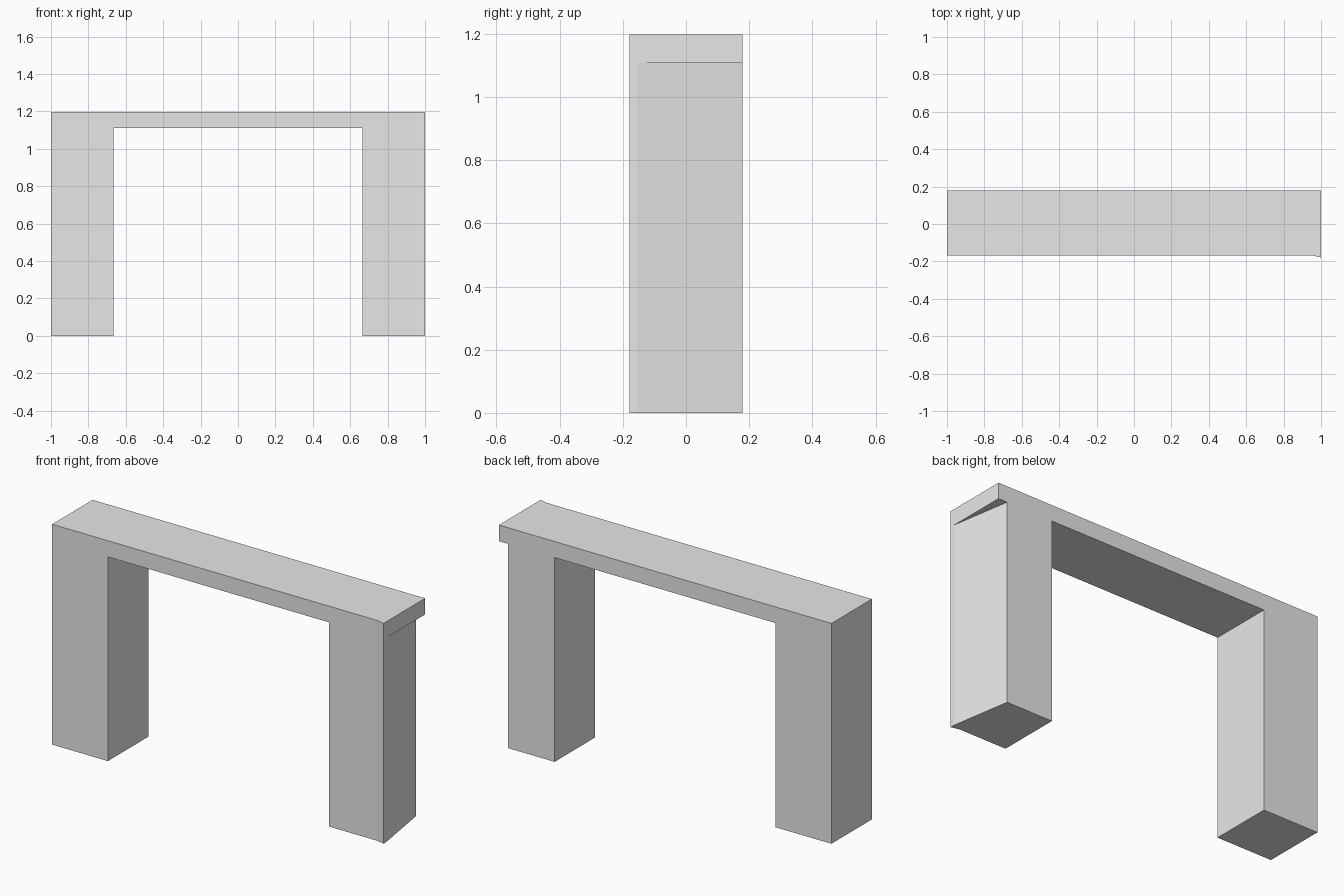
import bpy
import bmesh

cube = bpy.data.objects.get("Cube")
if cube:
    bpy.data.objects.remove(cube, do_unlink=True)

# Plain grey for the whole model
grey = bpy.data.materials.new("plain_grey")
grey.use_nodes = True
colour = (0.8, 0.8, 0.8, 1)
grey.diffuse_color = colour
grey.node_tree.nodes["Principled BSDF"].inputs["Base Color"].default_value = colour

FRONT, LIP, BACK = -0.168, -0.179, 0.179
INNER, UNDERSIDE, TOP = 0.665, 1.11, 1.198


def prism(name, footprint, bottom, top):
    """Extrude a counter-clockwise floor outline upwards."""
    bm = bmesh.new()
    base = bm.faces.new([bm.verts.new((x, y, bottom)) for x, y in footprint])
    result = bmesh.ops.extrude_face_region(bm, geom=[base], use_keep_orig=True)
    raised = [v for v in result["geom"] if isinstance(v, bmesh.types.BMVert)]
    bmesh.ops.translate(bm, verts=raised, vec=(0, 0, top - bottom))
    bmesh.ops.recalc_face_normals(bm, faces=bm.faces)
    mesh = bpy.data.meshes.new(name)
    bm.to_mesh(mesh)
    bm.free()
    mesh.materials.append(grey)
    obj = bpy.data.objects.new(name, mesh)
    bpy.context.collection.objects.link(obj)
    return obj


# Front corner that flares slightly forward at the +x end
flare = [(0.955, FRONT), (1, LIP)]

# Top slab
prism("top_slab", [(-1, FRONT), *flare, (1, BACK), (-1, BACK)], UNDERSIDE, TOP)

# Straight leg
prism("right_leg", [(-1, FRONT), (-INNER, FRONT), (-INNER, BACK), (-1, BACK)],
      0, UNDERSIDE)

# Leg whose outer side slants inward towards the back
prism("left_leg", [(INNER, FRONT), *flare, (1, -0.155), (0.946, BACK), (INNER, BACK)],
      0, UNDERSIDE)
